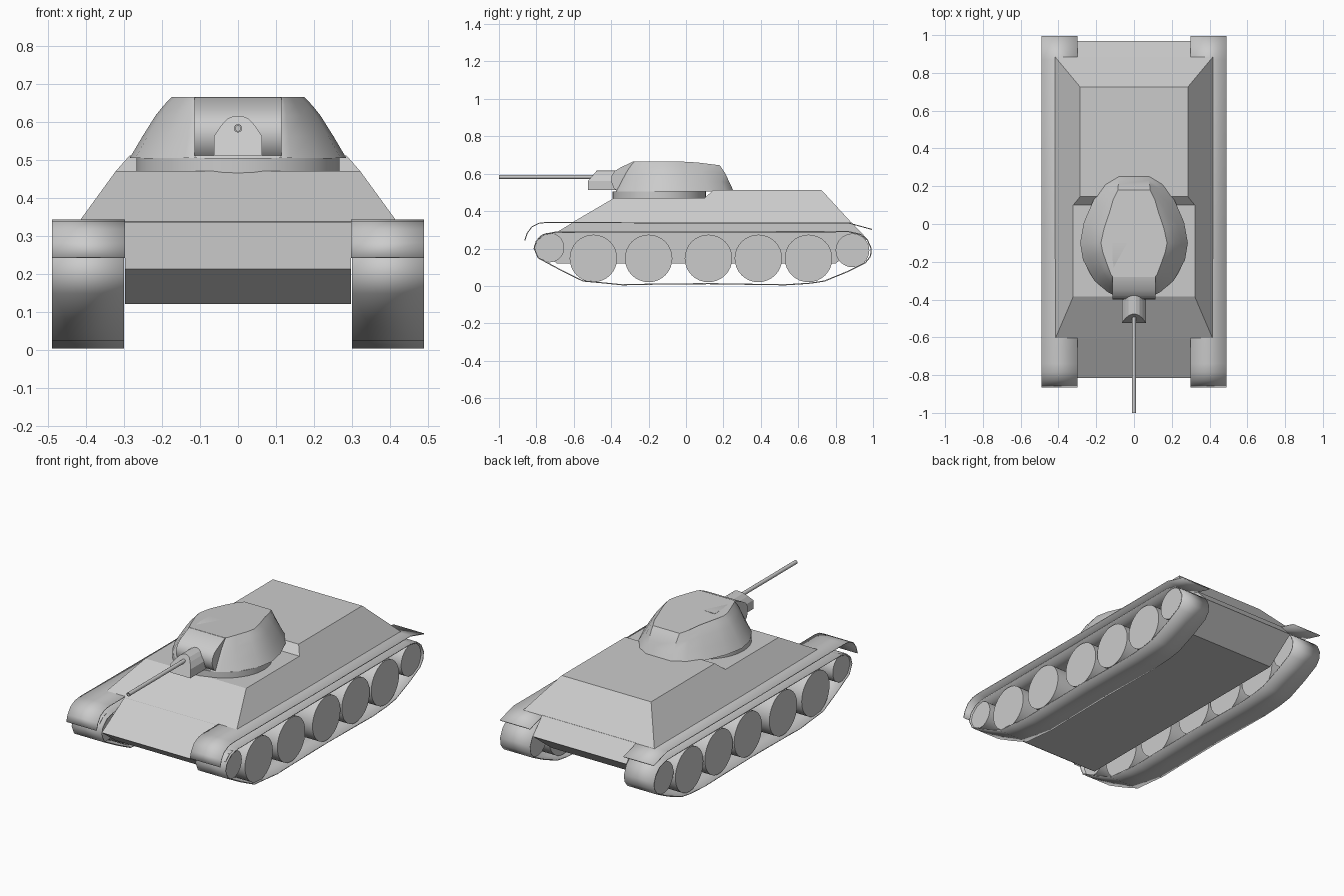
import bpy, bmesh, math

if "Cube" in bpy.data.objects:
    bpy.data.objects.remove(bpy.data.objects["Cube"])


def make(name, verts, faces, smooth=False, mirror=False, thick=0):
    me = bpy.data.meshes.new(name)
    me.from_pydata(verts, [], faces)
    bm = bmesh.new()
    bm.from_mesh(me)
    bmesh.ops.remove_doubles(bm, verts=bm.verts, dist=1e-5)
    bmesh.ops.recalc_face_normals(bm, faces=bm.faces)
    bm.to_mesh(me)
    bm.free()
    ob = bpy.data.objects.new(name, me)
    bpy.context.collection.objects.link(ob)
    if smooth:
        bpy.ops.object.select_all(action='DESELECT')
        ob.select_set(True)
        bpy.context.view_layer.objects.active = ob
        bpy.ops.object.shade_smooth_by_angle(angle=math.radians(35))
    if thick:
        m = ob.modifiers.new("thickness", 'SOLIDIFY')
        m.thickness = thick
        m.offset = 0
    if mirror:
        ob.modifiers.new("mirror", 'MIRROR')
    return ob


def loft(rings, closed=True, caps=True):
    """Faces joining rings that hold equal numbers of points."""
    n = len(rings[0])
    verts = [p for r in rings for p in r]
    faces = []
    for k in range(len(rings) - 1):
        for i in range(n if closed else n - 1):
            j = (i + 1) % n
            faces.append((k*n + i, k*n + j, (k+1)*n + j, (k+1)*n + i))
    if caps:
        faces.append(tuple(range(n)))
        faces.append(tuple(range((len(rings)-1)*n, len(rings)*n)))
    return verts, faces


def extrude_x(name, prof, x0, x1, closed=True, caps=True, **kw):
    """Sweep a (y, z) profile across x."""
    rings = [[(x, y, z) for y, z in prof] for x in (x0, x1)]
    return make(name, *loft(rings, closed, caps), **kw)


def circle(cy, cz, r, n=32):
    return [(cy + r*math.cos(2*math.pi*i/n), cz + r*math.sin(2*math.pi*i/n)) for i in range(n)]


# lower hull
extrude_x("lower_hull", [(-.815, .213), (-.61, .336), (.885, .34), (.97, .25),
                         (.80, .12), (-.69, .12)], -.298, .298)

# sloped upper hull with raised engine deck: (y, half top width, top height)
B, ZB = .418, .338
sections = [(-.385, .322, .47), (.10, .322, .47), (.145, .285, .512), (.725, .285, .512)]
verts = [(-B, -.61, ZB), (B, -.61, ZB), (-B, .885, ZB), (B, .885, ZB)]
for y, w, z in sections:
    verts += [(-w, y, z), (w, y, z)]
faces = [(0, 1, 3, 2), (0, 1, 5, 4), (10, 11, 3, 2)]
faces += [(4+2*k, 5+2*k, 7+2*k, 6+2*k) for k in range(3)]
faces += [(0, 4, 6, 8, 10, 2), (1, 5, 7, 9, 11, 3)]
make("upper_hull", verts, faces)

# fenders
extrude_x("fender", [(-.862, .242), (-.85, .28), (-.825, .315), (-.785, .335), (-.74, .34),
                     (0, .336), (.87, .336), (.995, .302)], .298, .49,
          closed=False, caps=False, mirror=True, smooth=True, thick=.005)

# tracks
extrude_x("track", [(-.70, .287), (-.76, .275), (-.80, .24), (-.812, .20), (-.79, .15),
                    (-.67, .085), (-.55, .026), (-.45, .017), (-.34, .006), (-.20, .009),
                    (.12, .012), (.53, .006), (.66, .014), (.74, .026), (.86, .075),
                    (.96, .125), (.987, .16), (.99, .20), (.97, .245), (.935, .275), (.87, .290)],
          .30, .49, caps=False, mirror=True, smooth=True, thick=.006)

# road wheels, idler and sprocket
for i, y in enumerate((-.495, -.20, .12, .387, .655)):
    extrude_x(f"road_wheel_{i+1}", circle(y, .147, .127), .325, .48, mirror=True, smooth=True)
extrude_x("front_idler", circle(-.73, .205, .079), .325, .48, mirror=True, smooth=True)
extrude_x("rear_sprocket", circle(.89, .19, .09), .325, .48, mirror=True, smooth=True)

# turret ring
ring = [[(.267*math.cos(a), -.143 + .25*math.sin(a), z)
         for a in (2*math.pi*i/40 for i in range(40))] for z in (.46, .505)]
make("turret_ring", *loft(ring), smooth=True)

# turret shell, blended from base outline to roof outline
base = [(.11, -.375), (.14, -.36), (.21, -.30), (.27, -.19), (.285, -.10),
        (.265, .01), (.215, .125), (.155, .21), (.08, .255)]
roof = [(.11, -.28), (.12, -.272), (.14, -.22), (.165, -.15), (.175, -.10),
        (.16, -.03), (.13, .06), (.11, .13), (.085, .18)]
rings = []
for f, h in ((0, 0), (.30, .35), (.62, .70), (.82, .87), (1, 1)):
    half = []
    for (bx, by), (rx, ry) in zip(base, roof):
        top = .665 - max(0, ry - .02)*.125
        half.append((bx + (rx-bx)*f, by + (ry-by)*f, .505 + (top-.505)*h))
    rings.append(half + [(-x, y, z) for x, y, z in reversed(half)])
make("turret", *loft(rings), smooth=True)

# rounded turret nose
extrude_x("turret_nose", [(-.365, .505), (-.388, .525), (-.40, .56), (-.397, .59), (-.38, .615),
                          (-.35, .633), (-.285, .664), (-.1, .66), (-.1, .51)],
          -.115, .115, smooth=True)

# gun mantlet with raked front
right = [(.063, .512), (.063, .562), (.045, .590), (.028, .608), (.010, .616)]
section = right + [(-x, z) for x, z in reversed(right)]
make("mantlet", *loft([[(x, -.525 + max(0, z-.56)*.85, z) for x, z in section],
                       [(x, -.36, z) for x, z in section]]))

# gun barrel with open bore
prof = [(-.45, .011), (-1, .011), (-1, .007), (-.90, .007)]
tube = [[(x, y, z) for x, z in circle(0, .583, r, 16)] for y, r in prof]
make("gun_barrel", *loft(tube), smooth=True)
